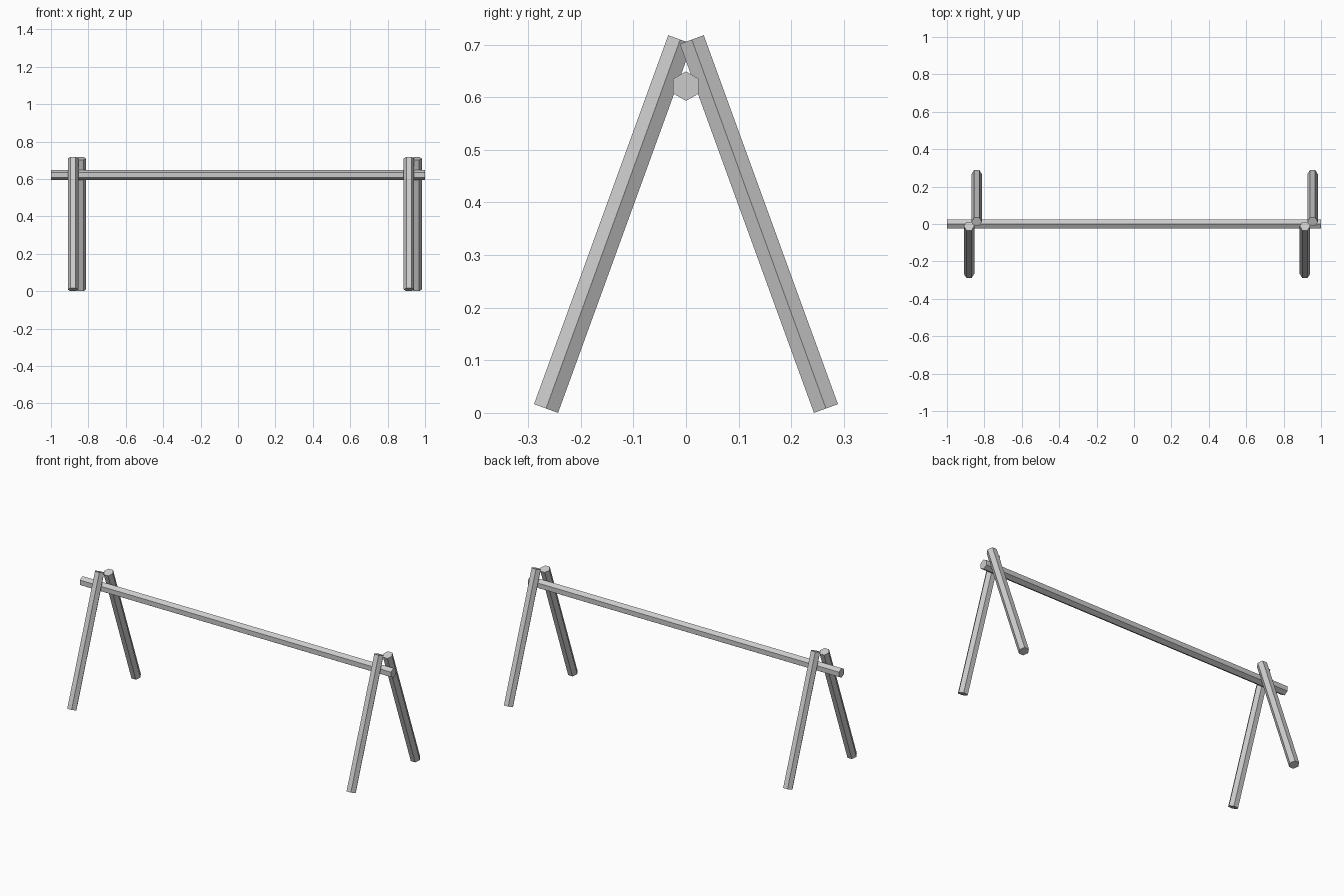
import bpy, bmesh
from math import sin, cos, pi
from mathutils import Vector

if "Cube" in bpy.data.objects:
    bpy.data.objects.remove(bpy.data.objects["Cube"])

R = 0.028  # hexagon corner radius


def hex_log(name, start, end, corner):
    """Hexagonal log from start to end, one corner pointing along 'corner'."""
    a, b = Vector(start), Vector(end)
    u = Vector(corner)
    v = (b - a).normalized().cross(u)
    bm = bmesh.new()
    ring = [bm.verts.new(a + R * (cos(i * pi / 3) * u + sin(i * pi / 3) * v))
            for i in range(6)]
    cap = bm.faces.new(ring)
    ext = bmesh.ops.extrude_face_region(bm, geom=[cap], use_keep_orig=True)
    moved = [g for g in ext["geom"] if isinstance(g, bmesh.types.BMVert)]
    bmesh.ops.translate(bm, vec=b - a, verts=moved)
    bmesh.ops.recalc_face_normals(bm, faces=bm.faces[:])
    mesh = bpy.data.meshes.new(name)
    bm.to_mesh(mesh)
    bm.free()
    obj = bpy.data.objects.new(name, mesh)
    bpy.context.collection.objects.link(obj)
    return obj


# Horizontal beam, corner up
hex_log("beam", (-1, 0, 0.621), (1, 0, 0.621), (0, 0, 1))

# Two pairs of crossing legs; each back leg sits just beside its front leg
for side, x in (("left", -0.882), ("right", 0.914)):
    for place, sy, dx in (("front", -1, 0), ("back", 1, 0.041)):
        hex_log(f"{place}_{side}_leg",
                (x + dx, sy * 0.266, 0.0083), (x + dx, sy * 0.011, 0.7095),
                (1, 0, 0))
